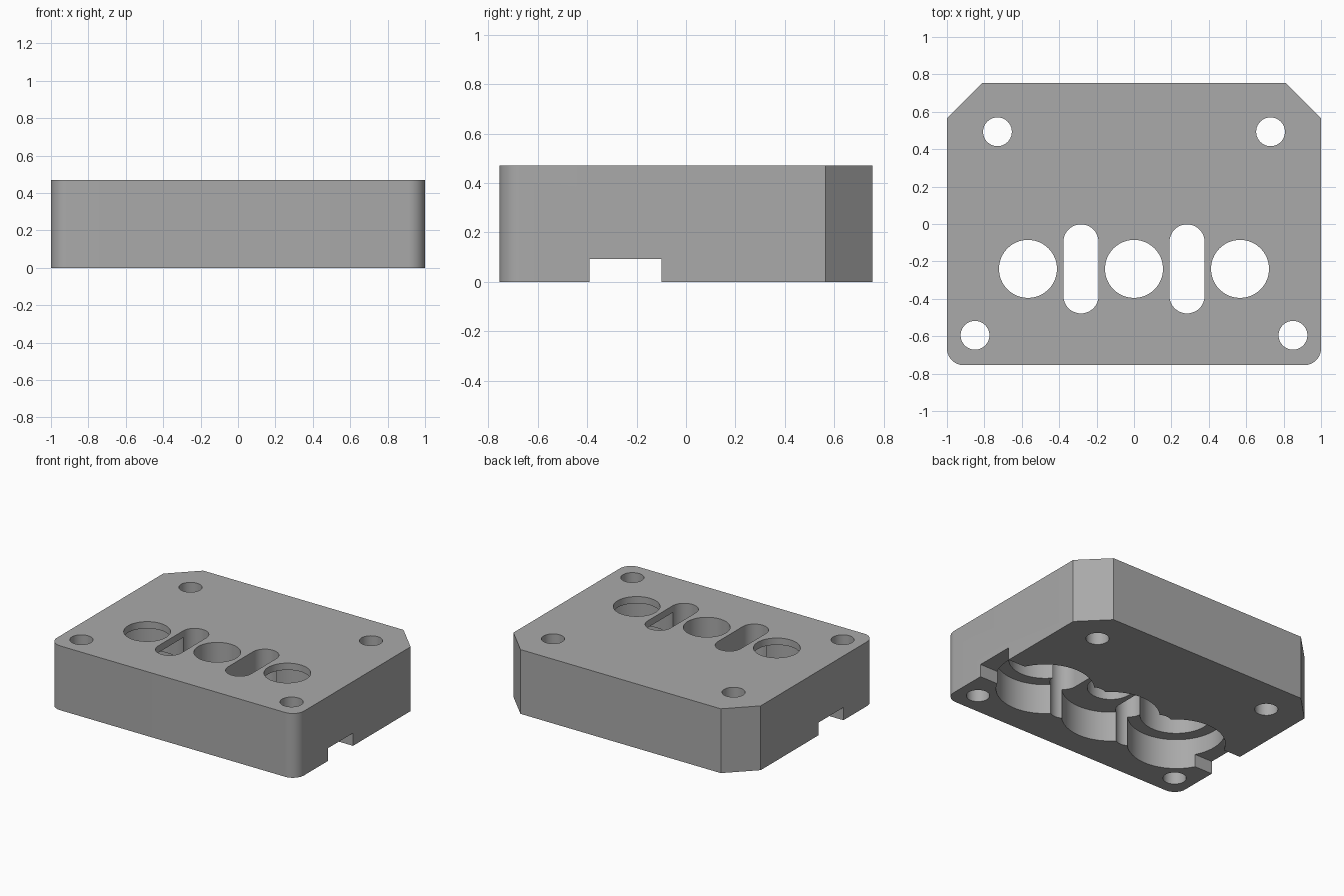
import bpy, bmesh
from math import pi, cos, sin, radians

cube = bpy.data.objects.get("Cube")
if cube:
    bpy.data.objects.remove(cube, do_unlink=True)

HEIGHT = 0.47
HALF_X, HALF_Y = 1.0, 0.755
BORE_Y = -0.24
SPACING = 0.567

grey = bpy.data.materials.new("machined_grey")
grey.use_nodes = True
colour = (0.4, 0.4, 0.4, 1)
grey.diffuse_color = colour
grey.node_tree.nodes["Principled BSDF"].inputs["Base Color"].default_value = colour


def arc(cx, cy, r, start, end, steps):
    angles = [start + (end - start) * i / steps for i in range(steps + 1)]
    return [(cx + r * cos(a), cy + r * sin(a)) for a in angles]


def prism(name, outline, z0, z1):
    """Extrude a counter-clockwise outline from z0 to z1."""
    bm = bmesh.new()
    face = bm.faces.new([bm.verts.new((x, y, z0)) for x, y in outline])
    top = bmesh.ops.extrude_face_region(bm, geom=[face])["geom"]
    bmesh.ops.translate(bm, vec=(0, 0, z1 - z0),
                        verts=[g for g in top if isinstance(g, bmesh.types.BMVert)])
    bmesh.ops.recalc_face_normals(bm, faces=bm.faces)
    mesh = bpy.data.meshes.new(name)
    bm.to_mesh(mesh)
    bm.free()
    mesh.materials.append(grey)
    obj = bpy.data.objects.new(name, mesh)
    bpy.context.collection.objects.link(obj)
    return obj


# Block with chamfered back corners and rounded front corners
r, c = 0.09, 0.19
outline = (arc(-HALF_X + r, -HALF_Y + r, r, pi, 1.5 * pi, 10)
           + arc(HALF_X - r, -HALF_Y + r, r, -pi / 2, 0, 10)
           + [(HALF_X, HALF_Y - c), (HALF_X - c, HALF_Y),
              (-HALF_X + c, HALF_Y), (-HALF_X, HALF_Y - c)])
block = prism("block", outline, 0, HEIGHT)
bpy.context.view_layer.objects.active = block
block.select_set(True)


def cut(outline, z0=-0.1, z1=HEIGHT + 0.1):
    cutter = prism("cutter", outline, z0, z1)
    cutter.hide_render = True
    mod = block.modifiers.new("cut", 'BOOLEAN')
    mod.operation = 'DIFFERENCE'
    mod.solver = 'EXACT'
    mod.object = cutter
    bpy.ops.object.modifier_apply(modifier=mod.name)
    mesh = cutter.data
    bpy.data.objects.remove(cutter, do_unlink=True)
    bpy.data.meshes.remove(mesh)


def circle(x, y, radius, sides=64):
    return arc(x, y, radius, 0, 2 * pi, sides)[:-1]


# Channel across the underside
cut([(-1.1, -0.39), (1.1, -0.39), (1.1, -0.1), (-1.1, -0.1)], z1=0.093)

# Three stepped bores, the outer two with a thin lip at the top
for i in (-1, 0, 1):
    x = i * SPACING
    cut(circle(x, BORE_Y, 0.325, 96), z1=0.22)
    if i:
        cut(circle(x, BORE_Y, 0.24), z1=0.42)
    cut(circle(x, BORE_Y, 0.155))

# Slots between the bores and the four bolt holes
for side in (-1, 1):
    x, w, h = side * SPACING / 2, 0.094, 0.144
    cut(arc(x, BORE_Y + h, w, 0, pi, 24) + arc(x, BORE_Y - h, w, pi, 2 * pi, 24))
    cut(circle(side * 0.73, 0.493, 0.077, 40))
    cut(circle(side * 0.85, -0.595, 0.077, 40))

bpy.ops.object.shade_smooth_by_angle(angle=radians(30))
